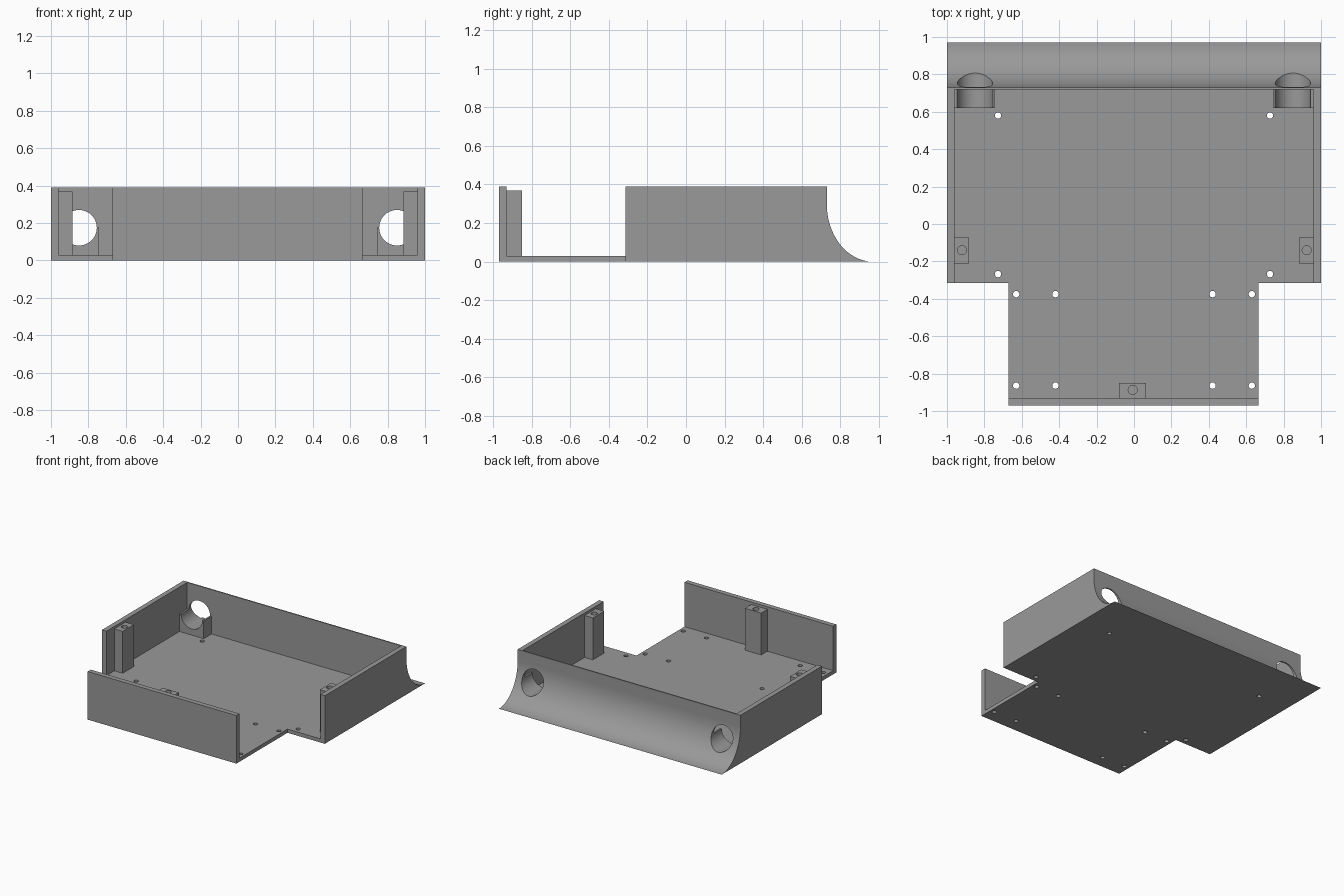
import bpy, bmesh, math
from mathutils import Matrix

if "Cube" in bpy.data.objects:
    bpy.data.objects.remove(bpy.data.objects["Cube"])

grey = bpy.data.materials.new("mid grey")
grey.diffuse_color = (0.32, 0.32, 0.32, 1)
grey.use_nodes = True
grey.node_tree.nodes["Principled BSDF"].inputs["Base Color"].default_value = grey.diffuse_color


def new_object(name, bm):
    bmesh.ops.recalc_face_normals(bm, faces=bm.faces[:])
    mesh = bpy.data.meshes.new(name)
    bm.to_mesh(mesh)
    bm.free()
    mesh.materials.append(grey)
    obj = bpy.data.objects.new(name, mesh)
    bpy.context.collection.objects.link(obj)
    return obj


def box(name, x0, x1, y0, y1, z0, z1):
    bm = bmesh.new()
    bmesh.ops.create_cube(bm, size=1)
    for v in bm.verts:
        v.co = (x1 if v.co.x > 0 else x0, y1 if v.co.y > 0 else y0, z1 if v.co.z > 0 else z0)
    return new_object(name, bm)


def cylinder(name, centre, radius, depth, axis="Z", sides=32):
    bm = bmesh.new()
    m = Matrix.Translation(centre)
    if axis == "Y":
        m = m @ Matrix.Rotation(math.pi / 2, 4, "X")
    bmesh.ops.create_cone(bm, cap_ends=True, segments=sides, radius1=radius,
                          radius2=radius, depth=depth, matrix=m)
    return new_object(name, bm)


def combine(target, part, operation):
    mod = target.modifiers.new(operation, "BOOLEAN")
    mod.operation, mod.solver, mod.object = operation, "EXACT", part
    bpy.context.view_layer.objects.active = target
    bpy.ops.object.modifier_apply(modifier=mod.name)
    bpy.data.objects.remove(part)


# main body: side profile with a concave sweep at the back
profile = [(-0.315, 0), (0.97, 0)]
for i in range(1, 33):
    a = math.pi / 2 * i / 32
    profile.append((0.97 - 0.24 * math.sin(a), 0.30 - 0.30 * math.cos(a)))
profile += [(0.73, 0.39), (-0.315, 0.39)]
bm = bmesh.new()
face = bm.faces.new([bm.verts.new((-1, y, z)) for y, z in profile])
ext = bmesh.ops.extrude_face_region(bm, geom=[face])
bmesh.ops.translate(bm, vec=(2, 0, 0),
                    verts=[g for g in ext["geom"] if isinstance(g, bmesh.types.BMVert)])
tray = new_object("tray", bm)

# open interior
combine(tray, box("cavity", -0.96, 0.96, -0.5, 0.72, 0.03, 0.6), "DIFFERENCE")

# front deck and front wall
deck = box("front_deck", -0.67, 0.665, -0.97, -0.315, 0, 0.03)
combine(deck, box("front_wall", -0.67, 0.665, -0.97, -0.93, 0, 0.39), "UNION")
combine(tray, deck, "UNION")

# screw posts and bore cradles
combine(tray, box("front_post", -0.08, 0.065, -0.95, -0.85, 0.02, 0.37), "UNION")
for s in (-1, 1):
    xs = sorted((s * 0.98, s * 0.885))
    combine(tray, box("side_post", *xs, -0.215, -0.07, 0.02, 0.37), "UNION")
    xs = sorted((s * 0.98, s * 0.742))
    combine(tray, box("cradle", *xs, 0.62, 0.725, 0.02, 0.175), "UNION")

# round openings through the back
for s in (-1, 1):
    combine(tray, cylinder("bore", (s * 0.85, 0.8, 0.175), 0.095, 0.5, "Y", 64), "DIFFERENCE")

# blind screw holes in the post tops
for x, y in ((-0.92, -0.14), (0.923, -0.14), (-0.007, -0.887)):
    combine(tray, cylinder("post_hole", (x, y, 0.35), 0.024, 0.2), "DIFFERENCE")

# mounting holes through the floor
for x, y in ((0.727, 0.58), (0.727, -0.268), (0.63, -0.375), (0.42, -0.375),
             (0.63, -0.864), (0.42, -0.864)):
    for s in (-1, 1):
        combine(tray, cylinder("floor_hole", (s * x, y, 0.01), 0.017, 0.2), "DIFFERENCE")

bpy.ops.object.select_all(action="DESELECT")
tray.select_set(True)
bpy.context.view_layer.objects.active = tray
bpy.ops.object.shade_smooth_by_angle(angle=math.radians(30))
